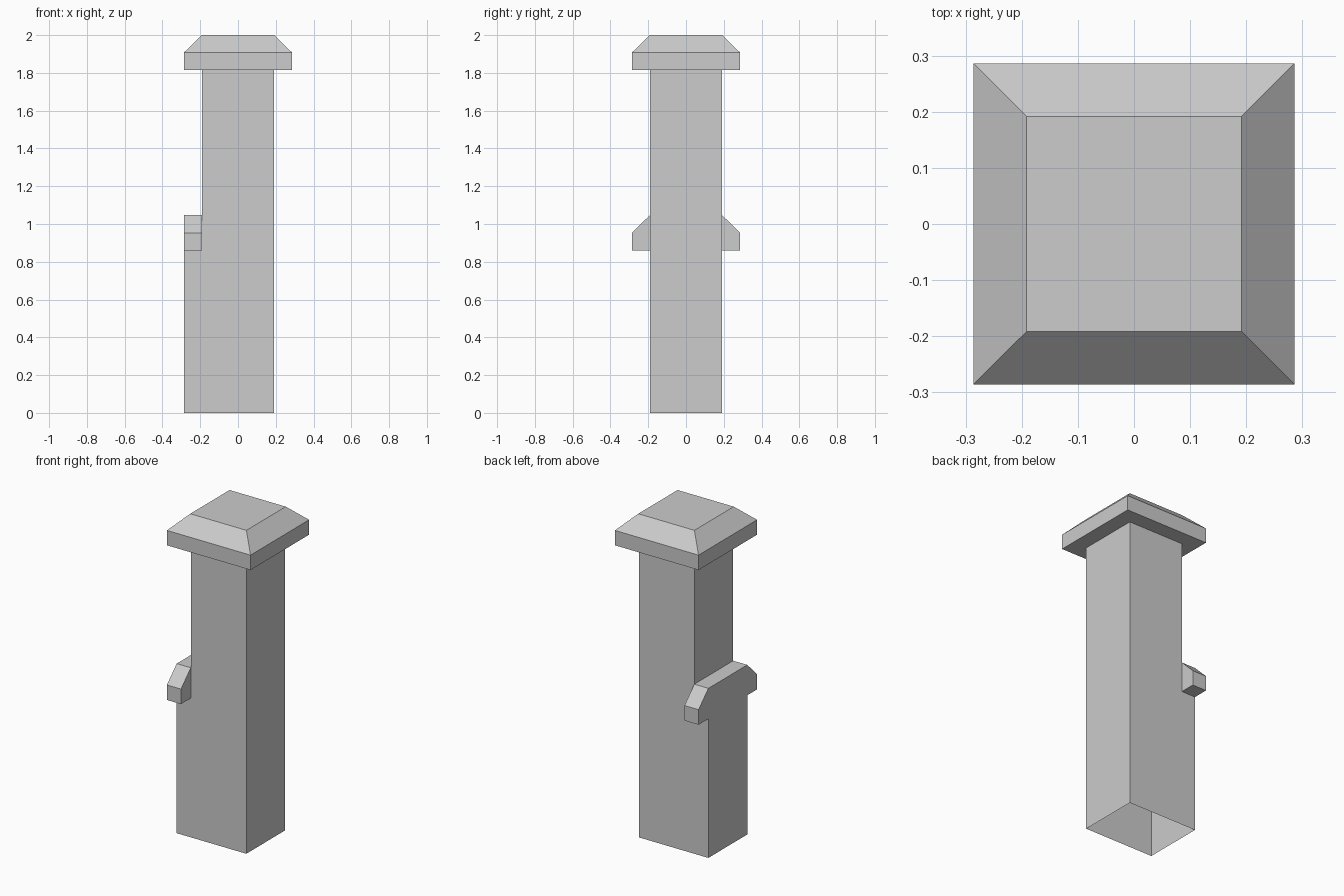
import bpy
import bmesh
from collections import Counter

cube = bpy.data.objects.get("Cube")
if cube:
    bpy.data.objects.remove(cube, do_unlink=True)

HALF, WIDE = 0.19, 0.286                  # shaft and overhang half widths
LEDGE_LOW, LEDGE_MID, LEDGE_TOP = 0.86, 0.953, 1.048
CAP_LOW, CAP_MID, CAP_TOP = 1.816, 1.908, 2.0

stone = bpy.data.materials.new("light grey stone")
stone.use_nodes = True
grey = (0.604, 0.604, 0.604, 1)
stone.diffuse_color = grey
stone.node_tree.nodes["Principled BSDF"].inputs["Base Color"].default_value = grey


def prism(x0, x1, outline):
    """Six quads of a block: a y-z outline swept from x0 to x1."""
    a = [(x0, y, z) for y, z in outline]
    b = [(x1, y, z) for y, z in outline]
    sides = [(a[i - 1], a[i], b[i], b[i - 1]) for i in range(4)]
    return [tuple(a), tuple(b)] + sides


def box(x0, x1, z0, z1):
    return prism(x0, x1, [(-HALF, z0), (HALF, z0), (HALF, z1), (-HALF, z1)])


def build(name, faces):
    bm = bmesh.new()
    for face in faces:
        bm.faces.new([bm.verts.new(p) for p in face])
    bmesh.ops.remove_doubles(bm, verts=bm.verts, dist=0.0001)
    bmesh.ops.dissolve_limit(bm, angle_limit=0.01, verts=bm.verts, edges=bm.edges)
    bmesh.ops.recalc_face_normals(bm, faces=bm.faces)
    mesh = bpy.data.meshes.new(name)
    bm.to_mesh(mesh)
    bm.free()
    mesh.materials.append(stone)
    obj = bpy.data.objects.new(name, mesh)
    bpy.context.collection.objects.link(obj)
    return obj


# Stepped shaft with a ledge along its thicker side
blocks = []
levels = [0, LEDGE_LOW, LEDGE_TOP, CAP_LOW]
for z0, z1 in zip(levels, levels[1:]):
    blocks += box(-HALF, HALF, z0, z1)
    if z1 <= LEDGE_TOP:
        blocks += box(-WIDE, -HALF, z0, z1)
for s in (-1, 1):
    blocks += prism(-WIDE, -HALF, [(s * HALF, LEDGE_LOW), (s * WIDE, LEDGE_LOW),
                                   (s * WIDE, LEDGE_MID), (s * HALF, LEDGE_TOP)])

# Keep the outer skin only: shared walls go, and both ends stay open
count = Counter(frozenset(f) for f in blocks)
skin = [f for f in blocks if count[frozenset(f)] == 1
        and not all(p[2] == 0 for p in f)
        and not all(p[2] == CAP_LOW for p in f)]
build("shaft_with_ledge", skin)


# Cap: square slab with a sloped top
def ring(r, z):
    return [(-r, -r, z), (r, -r, z), (r, r, z), (-r, r, z)]


rings = [ring(WIDE, CAP_LOW), ring(WIDE, CAP_MID), ring(HALF + 0.002, CAP_TOP)]
cap = [rings[0], rings[-1]]
for low, high in zip(rings, rings[1:]):
    cap += [(low[i - 1], low[i], high[i], high[i - 1]) for i in range(4)]
build("cap", cap)
